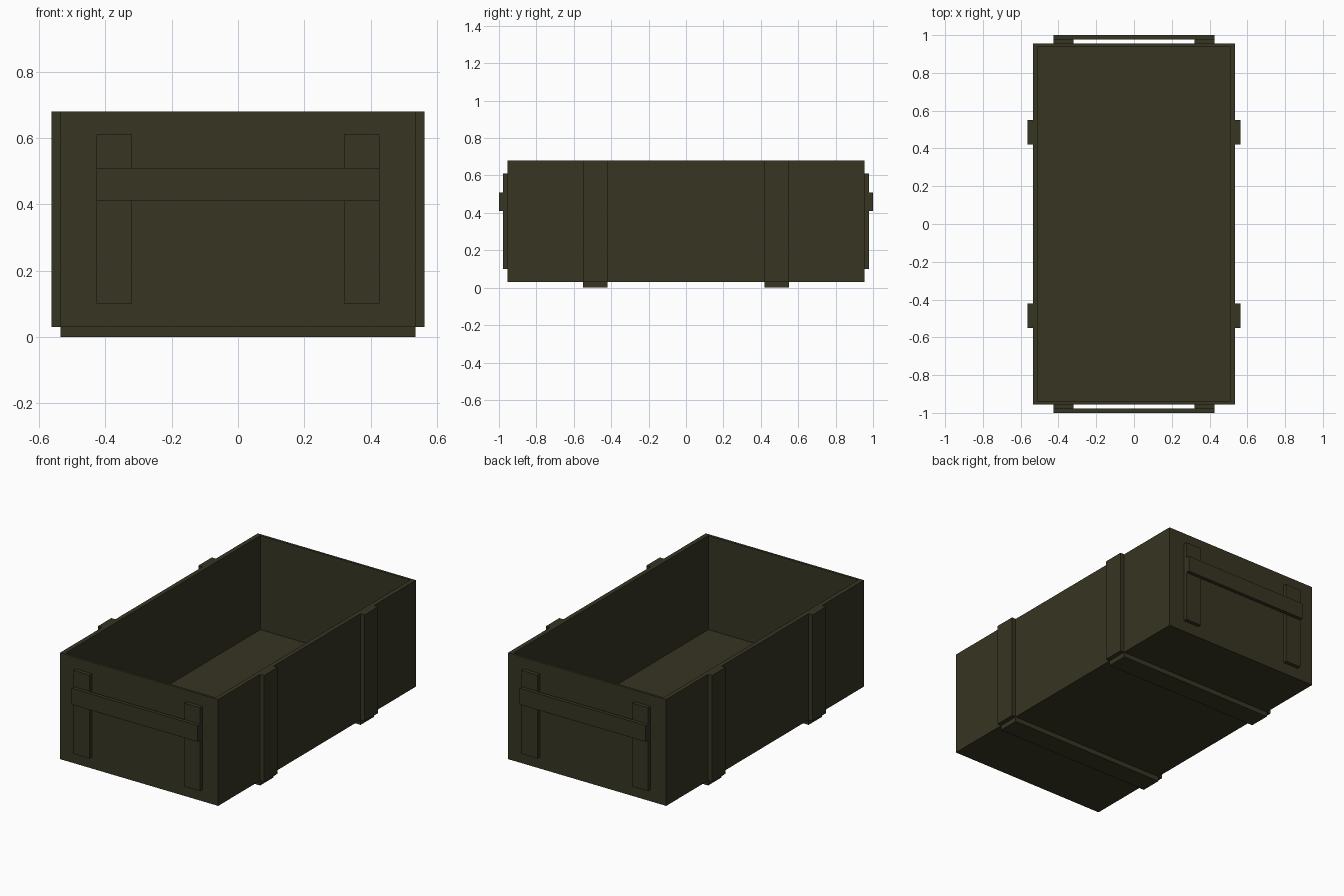
import bpy, bmesh
from mathutils import Vector

if "Cube" in bpy.data.objects:
    bpy.data.objects.remove(bpy.data.objects["Cube"])

olive = bpy.data.materials.new("dark olive")
olive.diffuse_color = (0.038, 0.035, 0.016, 1)
olive.use_nodes = True
olive.node_tree.nodes["Principled BSDF"].inputs["Base Color"].default_value = olive.diffuse_color


def finish(name, bm):
    me = bpy.data.meshes.new(name)
    bmesh.ops.recalc_face_normals(bm, faces=bm.faces)
    bm.to_mesh(me)
    bm.free()
    me.materials.append(olive)
    ob = bpy.data.objects.new(name, me)
    bpy.context.collection.objects.link(ob)
    return ob


def block(lo, hi):
    """Box between two opposite corners."""
    lo, hi = Vector(lo), Vector(hi)
    bm = bmesh.new()
    bmesh.ops.create_cube(bm, size=1)
    for v in bm.verts:
        v.co = (lo + hi) / 2 + v.co * (hi - lo)
    return bm


W, L, BOTTOM, TOP = 0.535, 0.955, 0.03, 0.68   # half width, half length, heights
INNER_W, INNER_L, FLOOR = 0.507, 0.94, 0.105

# Open crate body: inset the top face, then sink it to the floor
bm = block((-W, -L, BOTTOM), (W, L, TOP))
bm.normal_update()
top = max(bm.faces, key=lambda f: f.calc_center_median().z)
bmesh.ops.inset_region(bm, faces=[top], thickness=0.02)
for v in top.verts:
    v.co.x = INNER_W if v.co.x > 0 else -INNER_W
    v.co.y = INNER_L if v.co.y > 0 else -INNER_L
sunk = bmesh.ops.extrude_discrete_faces(bm, faces=[top])["faces"][0]
for v in sunk.verts:
    v.co.z = FLOOR
finish("crate_body", bm)

for s, end in ((-1, "front"), (1, "back")):
    # Battens around the crate: one under the floor, one up each side
    y0, y1 = sorted((s * 0.42, s * 0.55))
    finish(f"{end}_bottom_batten", block((-W, y0, 0), (W, y1, BOTTOM)))
    for m, side in ((-1, "left"), (1, "right")):
        x0, x1 = sorted((m * W, m * 0.5625))
        finish(f"{end}_{side}_batten", block((x0, y0, BOTTOM), (x1, y1, TOP)))
        # Handle uprights on the end wall
        x0, x1 = sorted((m * 0.32, m * 0.427))
        p0, p1 = sorted((s * L, s * 0.978))
        finish(f"{end}_{side}_handle_upright", block((x0, p0, 0.10), (x1, p1, 0.61)))
    # Handle rail across the uprights
    r0, r1 = sorted((s * 0.978, s * 1.0))
    finish(f"{end}_handle_rail", block((-0.427, r0, 0.41), (0.427, r1, 0.51)))
